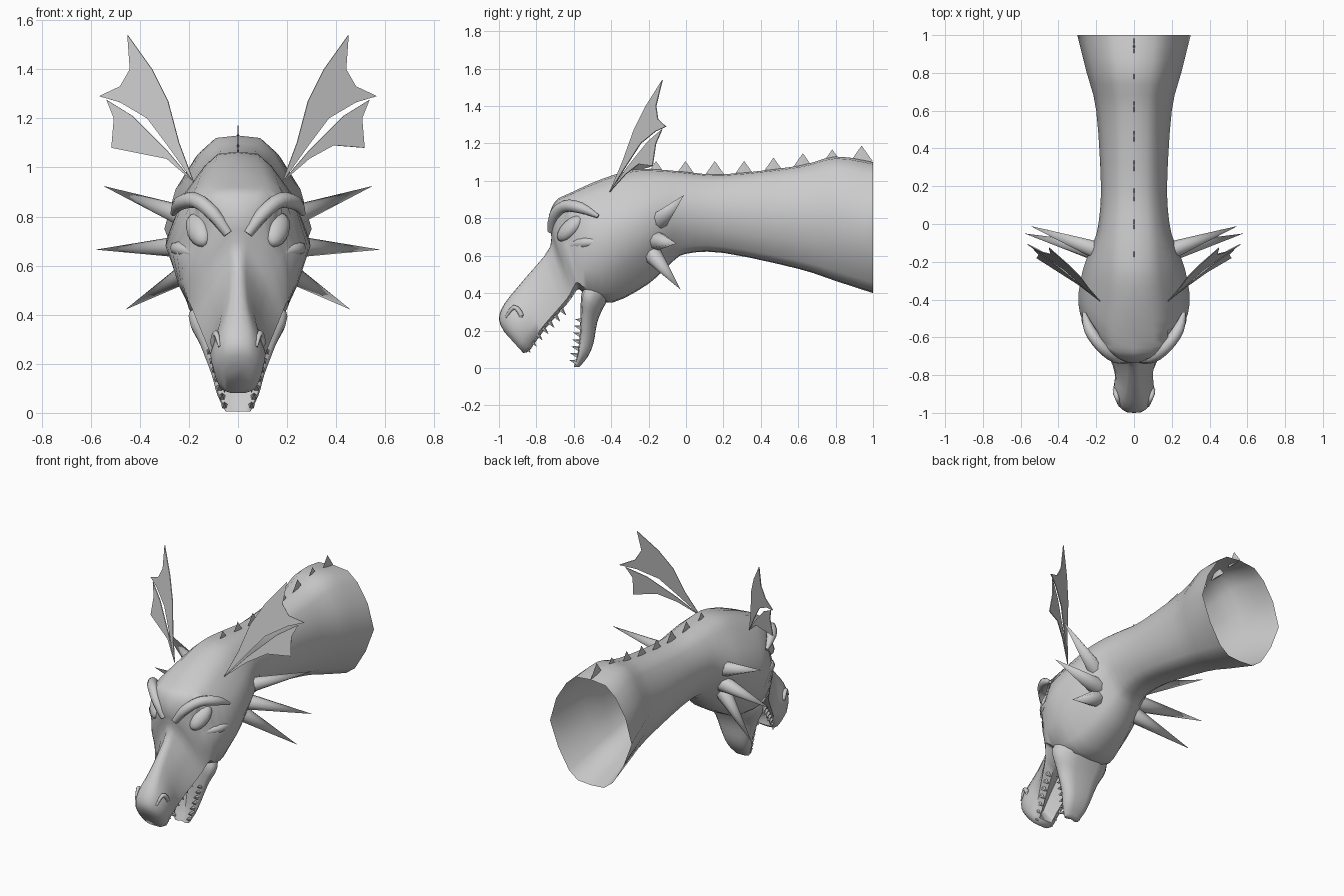
import bpy, bmesh, math
from mathutils import Vector

cube = bpy.data.objects.get("Cube")
if cube:
    bpy.data.objects.remove(cube, do_unlink=True)

shade = (0.6, 0.6, 0.6, 1)
grey = bpy.data.materials.new("pale grey")
grey.use_nodes = True
grey.diffuse_color = shade
grey.node_tree.nodes["Principled BSDF"].inputs["Base Color"].default_value = shade


def finish(name, bm, angle=0):
    bmesh.ops.remove_doubles(bm, verts=bm.verts, dist=1e-5)
    bmesh.ops.recalc_face_normals(bm, faces=bm.faces)
    mesh = bpy.data.meshes.new(name)
    bm.to_mesh(mesh)
    bm.free()
    ob = bpy.data.objects.new(name, mesh)
    bpy.context.collection.objects.link(ob)
    mesh.materials.append(grey)
    bpy.ops.object.select_all(action='DESELECT')
    ob.select_set(True)
    bpy.context.view_layer.objects.active = ob
    if angle:
        bpy.ops.object.shade_smooth_by_angle(angle=math.radians(angle))
    return ob


def mirrored(bm):
    geom = bm.verts[:] + bm.edges[:] + bm.faces[:]
    copy = bmesh.ops.duplicate(bm, geom=geom)["geom"]
    for v in copy:
        if isinstance(v, bmesh.types.BMVert):
            v.co.x *= -1


def spline(rows, steps=3):
    """Catmull-Rom blend through rows of numbers."""
    out = []
    last = len(rows) - 1
    for i in range(last):
        quad = [rows[max(0, min(last, i + k))] for k in (-1, 0, 1, 2)]
        for s in range(steps):
            t = s / steps
            out.append([b + t * ((c - a) + t * ((2*a - 5*b + 4*c - d) + t * (3*b - a - 3*c + d))) / 2
                        for a, b, c, d in zip(*quad)])
    return out + [rows[last]]


def ring(row, scoop=0, palate=0):
    """Cross-section from top y z, bottom y z and half widths at top, middle, bottom."""
    ty, tz, by, bz, wt, wm, wb = row
    half = [(0, scoop), (wt * .6, .015), (wt, .1), ((wt + wm) * .53, .27), (wm, .5),
            ((wm + wb) * .52, .73), (wb, .92), (wb * .6, .99), (0, 1 - palate)]
    pts = half + [(-x, t) for x, t in half[-2:0:-1]]
    return [Vector((x, ty + (by - ty) * t, tz + (bz - tz) * t)) for x, t in pts]


def loft(rings, cap_start=False):
    bm = bmesh.new()
    loops = [[bm.verts.new(p) for p in r] for r in rings]
    for a, b in zip(loops, loops[1:]):
        for i in range(len(a)):
            j = (i + 1) % len(a)
            bm.faces.new((a[i], a[j], b[j], b[i]))
    if cap_start:
        bm.faces.new(loops[0])
    bm.faces.new(loops[-1])
    return bm


def dent(bm, centre, size, depth):
    """Press a rounded hollow into both flanks."""
    for v in bm.verts:
        offset = Vector((abs(v.co.x), v.co.y, v.co.z)) - Vector(centre)
        r = sum((o / s) ** 2 for o, s in zip(offset, size))
        if r < 1:
            v.co.x *= 1 - depth * (1 - r)


def cone(bm, base, tip, radius, sides):
    base, tip = Vector(base), Vector(tip)
    axis = tip - base
    made = bmesh.ops.create_cone(bm, cap_ends=True, segments=sides, radius1=radius, radius2=0, depth=axis.length)
    turn = axis.to_track_quat('Z', 'Y')
    for v in made["verts"]:
        v.co = turn @ v.co + (base + tip) / 2


def ridge(name, points, sides=8):
    """Mirrored pair of tapered ridges through x y z radius points."""
    rows = spline(points)
    rings = []
    for i, row in enumerate(rows):
        way = Vector(rows[min(i + 1, len(rows) - 1)][:3]) - Vector(rows[max(i - 1, 0)][:3])
        turn = way.to_track_quat('Z', 'Y')
        rings.append([Vector(row[:3]) + turn @ Vector((math.cos(a), math.sin(a), 0)) * row[3]
                      for a in (math.tau * k / sides for k in range(sides))])
    bm = loft(rings, True)
    mirrored(bm)
    finish(name, bm, 60)


# Neck, skull and upper jaw in one skin, open at the back, with a hollow palate
body = [
    (1, 1.1, 1, .4, .18, .3, .16),
    (.8, 1.13, .8, .465, .15, .25, .14),
    (.6, 1.08, .6, .53, .12, .2, .12),
    (.2, 1.035, .2, .615, .11, .175, .11),
    (-.02, 1.05, 0, .61, .12, .19, .1),
    (-.14, 1.06, -.08, .56, .13, .22, .1),
    (-.28, 1.06, -.2, .45, .14, .27, .13),
    (-.45, 1.01, -.39, .35, .16, .295, .17),
    (-.62, .935, -.52, .38, .18, .25, .2),
    (-.7, .89, -.57, .42, .13, .2, .205),
    (-.735, .79, -.59, .4, .06, .15, .19),
    (-.725, .65, -.63, .345, .035, .11, .165),
    (-.86, .48, -.74, .22, .04, .085, .112),
    (-.97, .345, -.8, .14, .065, .112, .085),
    (-1, .26, -.84, .09, .06, .095, .075),
    (-.97, .19, -.87, .08, .04, .06, .05),
]
skin = loft([ring(r, palate=.25 if -.82 < r[2] < -.58 else 0) for r in spline(body)])
dent(skin, (.2, -.63, .75), (.14, .12, .11), .3)
finish("neck_and_head", skin, 50)

# Lower jaw hanging open, hollowed along the inside
jaw = [
    (-.48, .52, -.36, .46, .13, .15, .1),
    (-.555, .42, -.44, .325, .185, .195, .13),
    (-.565, .3, -.475, .24, .145, .15, .1),
    (-.57, .17, -.495, .13, .1, .105, .075),
    (-.58, .08, -.525, .06, .08, .08, .055),
    (-.6, .005, -.57, .005, .045, .05, .03),
]
finish("lower_jaw", loft([ring(r, .4) for r in spline(jaw)], True), 50)

# Teeth along both jaw edges
teeth = bmesh.new()
for i in range(7):
    t = i / 6
    x = .115 - .06 * t
    y, z = -.67 - .19 * t, .3 - .2 * t
    cone(teeth, (x, y, z + .015), (x, y + .03, z - .02), .015, 5)
    y, z = -.555 - .03 * t, .25 - .22 * t
    cone(teeth, (x, y, z), (x, y - .04, z + .012), .015, 5)
mirrored(teeth)
finish("teeth", teeth)

# Slanted brows, cheek ridges under the eyes and flared nostril rims
ridge("brows", [(.04, -.72, .73, .02), (.1, -.705, .81, .03), (.17, -.65, .865, .032),
                (.235, -.56, .855, .03), (.265, -.47, .81, .01)])
ridge("cheek_ridges", [(.1, -.67, .62, .008), (.175, -.61, .65, .022),
                       (.24, -.54, .67, .03), (.265, -.44, .67, .015)])
ridge("nostril_rims", [(.085, -.89, .21, .006), (.1, -.88, .28, .013),
                       (.09, -.92, .325, .012), (.075, -.965, .27, .006)])

# Almond eyes, slanting up towards the back
eyes = bmesh.new()
ball = bmesh.ops.create_uvsphere(eyes, u_segments=12, v_segments=8, radius=.07)["verts"]
for v in ball:
    x, y, z = v.co
    v.co = Vector((.16 + x * .7 + y * .3, -.62 + y, .745 + z * .8 + y * .6))
mirrored(eyes)
finish("eyes", eyes, 60)

# Three horns behind each cheek
horns = bmesh.new()
for base, tip in (((.14, -.16, .77), (.55, -.01, .925)),
                  ((.15, -.16, .68), (.58, -.05, .665)),
                  ((.13, -.19, .62), (.46, -.03, .42))):
    cone(horns, base, tip, .055, 8)
mirrored(horns)
finish("cheek_horns", horns, 60)

# Webbed ear fins: two flat blades per side, split by a slit
blades = {
    "upper_ear_fin": [(.18, .94), (.24, 1.1), (.285, 1.27), (.35, 1.4), (.45, 1.54), (.44, 1.4),
                      (.48, 1.33), (.565, 1.29), (.48, 1.265), (.37, 1.2), (.28, 1.08)],
    "lower_ear_fin": [(.18, .94), (.29, 1.07), (.43, 1.21), (.535, 1.275), (.505, 1.2),
                      (.515, 1.08), (.39, 1.09), (.29, 1.035)],
}
for name, outline in blades.items():
    fin = bmesh.new()
    fin.faces.new([fin.verts.new((x, -.4 + .6 * (x - .19) + .2 * (z - .95), z)) for x, z in outline])
    mirrored(fin)
    bmesh.ops.triangulate(fin, faces=fin.faces)
    thick = finish(name, fin).modifiers.new("thickness", 'SOLIDIFY')
    thick.thickness = .005
    thick.offset = 0

# Row of thin spines down the back, rising towards the open end
spines = bmesh.new()
for i in range(8):
    y = -.16 + .157 * i
    z = 1.105 + .13 * max(0, y - .3) * min(1, y + .4)
    made = bmesh.ops.create_cone(spines, cap_ends=True, segments=4, radius1=.06, radius2=0, depth=.085)["verts"]
    for v in made:
        v.co = Vector((v.co.x * .08, y + v.co.y, z - .042 + v.co.z))
finish("back_spines", spines)
